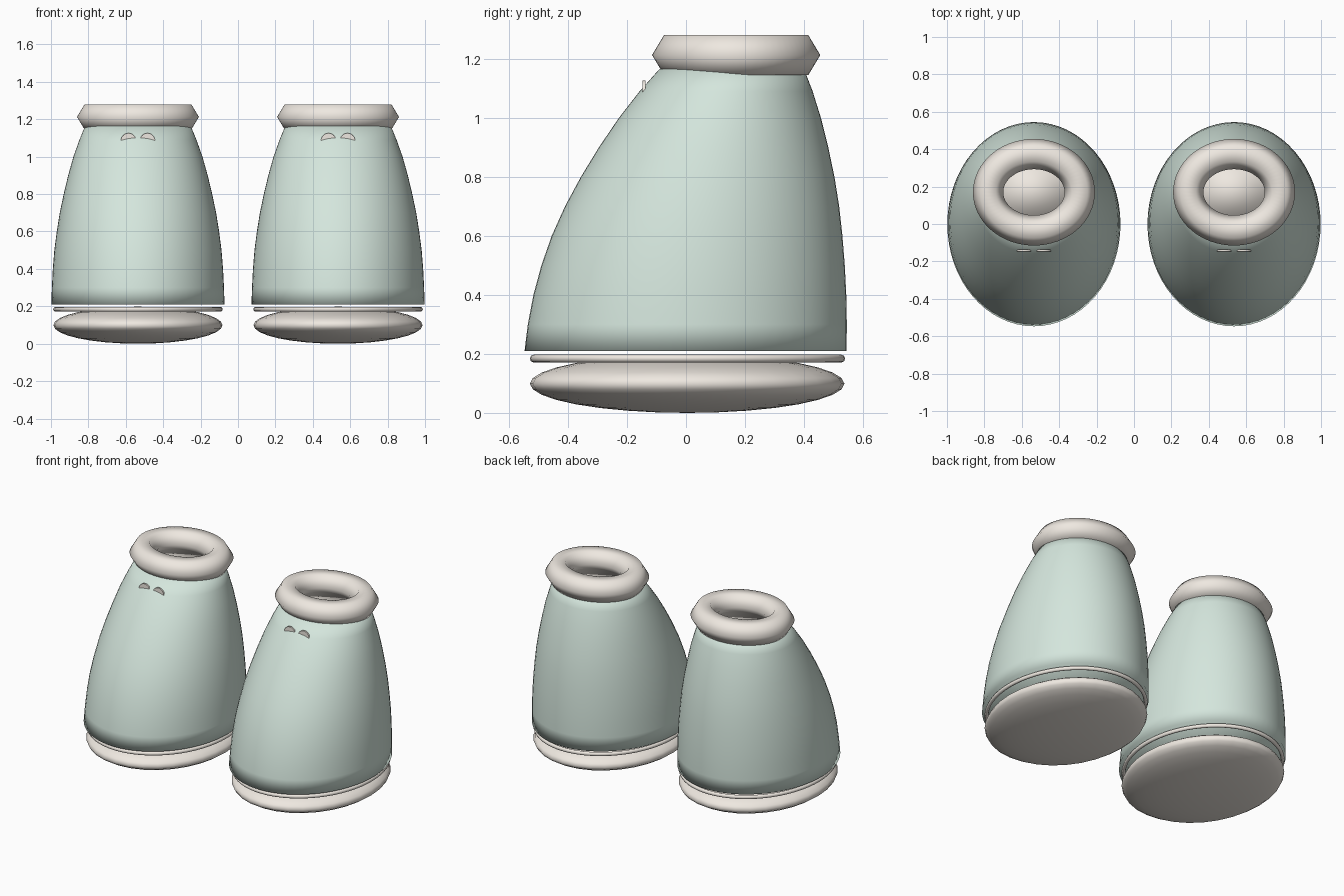
import bpy, bmesh
from math import sin, cos, pi

if "Cube" in bpy.data.objects:
    bpy.data.objects.remove(bpy.data.objects["Cube"])


def material(name, rgb):
    m = bpy.data.materials.new(name)
    m.diffuse_color = (*rgb, 1)
    m.use_nodes = True
    m.node_tree.nodes["Principled BSDF"].inputs["Base Color"].default_value = m.diffuse_color
    return m


SAGE = material("sage", (0.66, 0.79, 0.72))
CREAM = material("cream", (0.86, 0.81, 0.75))


def add_object(name, bm, mat, x):
    bmesh.ops.recalc_face_normals(bm, faces=bm.faces)
    for f in bm.faces:
        f.smooth = True
    mesh = bpy.data.meshes.new(name)
    bm.to_mesh(mesh)
    bm.free()
    mesh.materials.append(mat)
    obj = bpy.data.objects.new(name, mesh)
    obj.location.x = x
    bpy.context.collection.objects.link(obj)
    return obj


def loft(rings, closed=False, n=64):
    """Skin elliptical rings given as (z, rx, y_front, y_back)."""
    bm = bmesh.new()
    loops = []
    for z, rx, y0, y1 in rings:
        c, ry = (y0 + y1) / 2, (y1 - y0) / 2
        loops.append([bm.verts.new((rx * cos(2 * pi * i / n), c + ry * sin(2 * pi * i / n), z))
                      for i in range(n)])
    pairs = list(zip(loops, loops[1:]))
    if closed:
        pairs.append((loops[-1], loops[0]))
    for a, b in pairs:
        for i in range(n):
            j = (i + 1) % n
            bm.faces.new((a[i], a[j], b[j], b[i]))
    if not closed:
        bm.faces.new(loops[0])
        bm.faces.new(loops[-1])
    return bm


def tube_rings(rx, ry, yc, zc, r, h, sides):
    """Cross-section rings of an elliptical torus."""
    out = []
    for k in range(sides):
        a = 2 * pi * k / sides
        d = r * cos(a)
        out.append((zc + h * sin(a), rx + d, yc - ry - d, yc + ry + d))
    return out


# z, half width, front y, back y
BODY = [
    (0.21, 0.463, -0.547, 0.544), (0.30, 0.460, -0.536, 0.545),
    (0.40, 0.455, -0.517, 0.543), (0.50, 0.447, -0.490, 0.538),
    (0.60, 0.434, -0.455, 0.530), (0.70, 0.418, -0.410, 0.519),
    (0.80, 0.397, -0.356, 0.503), (0.90, 0.373, -0.295, 0.482),
    (1.00, 0.345, -0.227, 0.457), (1.09, 0.313, -0.157, 0.429),
    (1.165, 0.282, -0.090, 0.400),
]

for side, x in (("left", -0.535), ("right", 0.535)):
    # leaning tapered body
    add_object(f"{side}_body", loft(BODY), SAGE, x)

    # six-sided rolled collar, and the floor seen in its opening
    add_object(f"{side}_collar",
               loft(tube_rings(0.245, 0.204, 0.17, 1.2125, 0.081, 0.078, 6), True), CREAM, x)
    add_object(f"{side}_opening_floor",
               loft([(1.168, 0.20, 0.01, 0.33), (1.178, 0.20, 0.01, 0.33)], n=48), CREAM, x)

    # thin trim ring under the body
    add_object(f"{side}_trim_ring",
               loft(tube_rings(0.441, 0.522, 0.005, 0.184, 0.012, 0.013, 8), True), CREAM, x)

    # flattened round base
    bm = bmesh.new()
    bmesh.ops.create_uvsphere(bm, u_segments=32, v_segments=16, radius=1)
    for v in bm.verts:
        v.co = (v.co.x * 0.452, v.co.y * 0.533 + 0.004, v.co.z * 0.099 + 0.099)
    add_object(f"{side}_base", bm, CREAM, x)

    # pair of small upright discs poking out of the front
    for label, dx in (("a", -0.051), ("b", 0.051)):
        bm = bmesh.new()
        bmesh.ops.create_cone(bm, cap_ends=True, segments=24, radius1=0.040,
                              radius2=0.040, depth=0.010)
        for v in bm.verts:
            v.co = (v.co.x + dx, v.co.z - 0.142, v.co.y + 1.086)
        disc = add_object(f"{side}_front_disc_{label}", bm, CREAM, x)
        for f in disc.data.polygons:
            f.use_smooth = len(f.vertices) == 4
